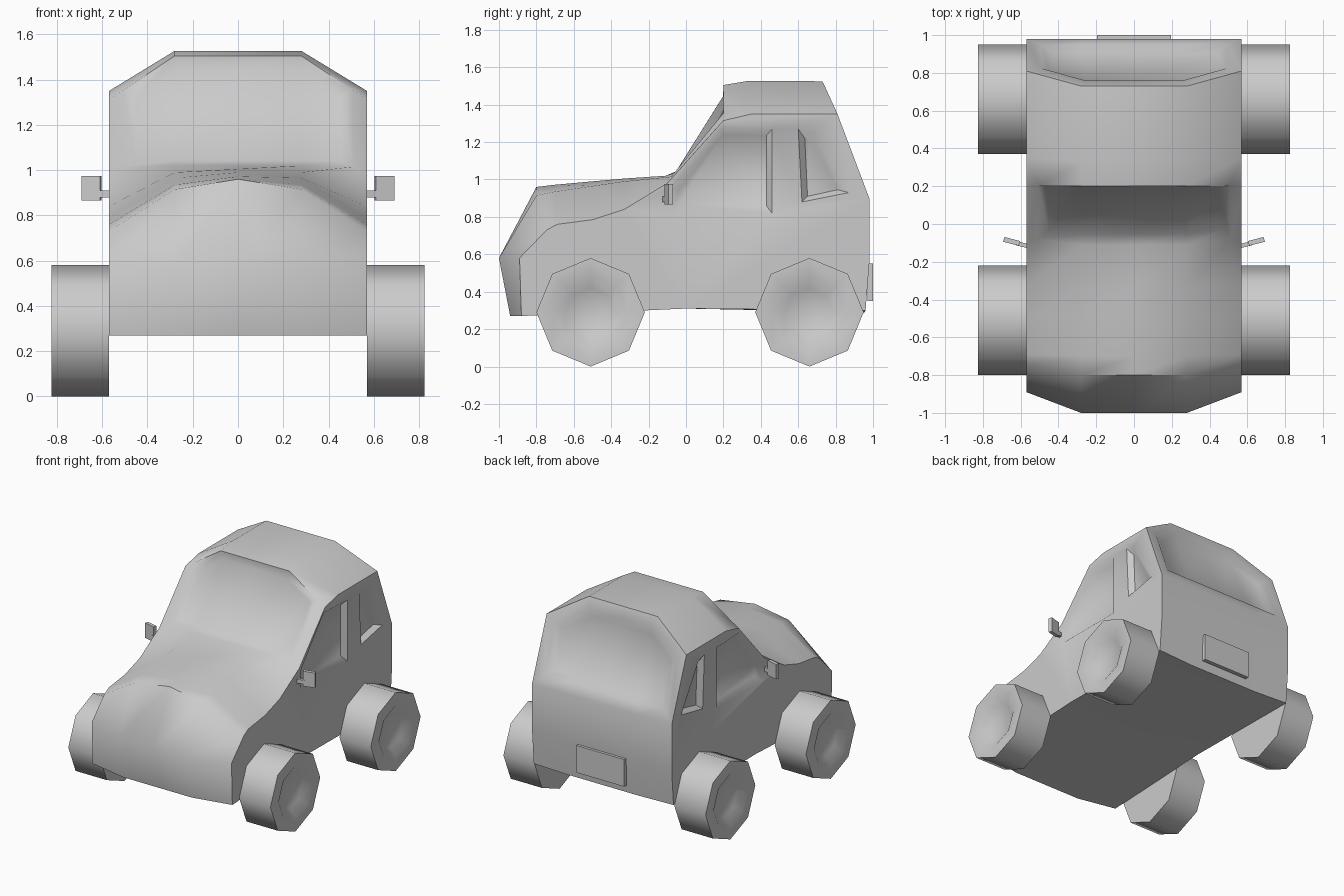
import bpy, bmesh, math

if "Cube" in bpy.data.objects:
    bpy.data.objects.remove(bpy.data.objects["Cube"])


def finish(name, bm, angle=None):
    bmesh.ops.recalc_face_normals(bm, faces=bm.faces)
    me = bpy.data.meshes.new(name)
    bm.to_mesh(me)
    bm.free()
    ob = bpy.data.objects.new(name, me)
    bpy.context.collection.objects.link(ob)
    if angle:
        smooth(ob, angle)
    return ob


def activate(ob):
    bpy.ops.object.select_all(action='DESELECT')
    ob.select_set(True)
    bpy.context.view_layer.objects.active = ob


def smooth(ob, angle):
    activate(ob)
    bpy.ops.object.shade_smooth_by_angle(angle=math.radians(angle))


def loft(name, rings, angle=None):
    """Closed solid through rings of equal point count, capped at both ends."""
    bm = bmesh.new()
    vs = [[bm.verts.new(p) for p in r] for r in rings]
    n = len(vs[0])
    for a, b in zip(vs, vs[1:]):
        for i in range(n):
            j = (i + 1) % n
            bm.faces.new((a[i], a[j], b[j], b[i]))
    bm.faces.new(vs[0])
    bm.faces.new(vs[-1])
    return finish(name, bm, angle)


def box(name, loc, size, turn=0):
    bpy.ops.mesh.primitive_cube_add(size=1, location=loc, rotation=(0, 0, turn))
    ob = bpy.context.object
    ob.name = name
    ob.scale = size
    return ob


# Body: each row runs centre, shoulder (x = 0.28), corner, side edge (x = 0.57)
# (centre y, z), (shoulder y, z), (corner x, y, z), optional (side y, z)
rows = [
    ((-.94, .27), (-.94, .27), (.57, -.88, .27)),
    ((-1.0, .58), (-1.0, .58), (.57, -.89, .58)),
    ((-.80, .96), (-.80, .915), (.57, -.745, .73)),
    ((-.70, .972), (-.70, .935), (.57, -.69, .76)),
    ((-.50, .99), (-.50, .965), (.57, -.50, .785)),
    ((-.33, 1.005), (-.33, .99), (.57, -.33, .84)),
    ((-.11, 1.02), (-.11, 1.02), (.51, -.08, 1.015), (-.10, .98)),      # 6 windscreen base
    ((.20, 1.505), (.20, 1.505), (.505, .20, 1.355), (.20, 1.315)),     # 7 windscreen top
    ((.33, 1.527), (.33, 1.527), (.57, .35, 1.35)),
    ((.73, 1.525), (.73, 1.525), (.57, .81, 1.35)),                     # 9 roof rear
    ((.98, .90), (.98, .90), (.57, .98, .90)),                          # 10 rear belt
    ((.98, .55), (.98, .55), (.57, .98, .55)),
    ((.955, .29), (.955, .29), (.57, .96, .30)),
    ((.0, .31), (.0, .31), (.57, .0, .31)),
]
bm = bmesh.new()
cache = {}


def vert(p):
    if p not in cache:
        cache[p] = bm.verts.new(p)
    return cache[p]


grid = []
for r in rows:
    side = (.57, *r[3]) if len(r) > 3 else r[2]
    half = [side, r[2], (.28, *r[1])]
    left = [(-x, y, z) for x, y, z in half]
    grid.append([vert(p) for p in left + [(0, *r[0])] + half[::-1]])
panels = {}
for i in range(len(grid)):
    a, b = grid[i], grid[(i + 1) % len(grid)]
    for j in range(6):
        quad = list(dict.fromkeys((a[j], a[j + 1], b[j + 1], b[j])))
        if len(quad) > 2:
            panels[i, j] = bm.faces.new(quad)
for col in (0, 6):
    bm.faces.new([g[col] for g in grid])
bmesh.ops.recalc_face_normals(bm, faces=bm.faces)

# Windscreen and rear window recesses
screen = [panels[6, j] for j in range(1, 5)]
bmesh.ops.inset_region(bm, faces=screen, thickness=.05, depth=-.035, use_even_offset=True)
rear = [panels[9, j] for j in range(1, 5)]
bmesh.ops.inset_region(bm, faces=rear, thickness=.08, use_even_offset=True)
bmesh.ops.inset_region(bm, faces=rear, thickness=.05, depth=-.03, use_even_offset=True)
body = finish("car_body", bm)

# Side window recesses: outer outline on the side, smaller outline at depth
windows = [
    ([(-.08, .82), (-.08, .96), (.185, 1.28), (.46, 1.27), (.46, .82)],
     [(-.04, .86), (-.04, .94), (.20, 1.24), (.43, 1.235), (.43, .86)]),
    ([(.60, 1.27), (.67, 1.25), (.87, .93), (.62, .88)],
     [(.635, 1.22), (.655, 1.21), (.81, .945), (.65, .91)]),
]
for outer, inner in windows:
    for s in (1, -1):
        rings = [[(s * x, y, z) for y, z in o]
                 for x, o in ((.60, outer), (.57, outer), (.535, inner))]
        cutter = loft("window_cutter", rings)
        activate(body)
        m = body.modifiers.new("window", 'BOOLEAN')
        m.operation = 'DIFFERENCE'
        m.solver = 'EXACT'
        m.object = cutter
        bpy.ops.object.modifier_apply(modifier=m.name)
        bpy.data.objects.remove(cutter)
smooth(body, 45)

# Wheels: eight-sided with a dished outer face
for end, yc in (("front", -.51), ("rear", .66)):
    for hand, s in (("left", -1), ("right", 1)):
        rings = [[(s * x, yc + r * math.sin(k * math.pi / 4), .29 + r * math.cos(k * math.pi / 4))
                  for k in range(8)]
                 for x, r in ((.57, .29), (.825, .29), (.825, .195), (.785, .13))]
        loft(f"wheel_{end}_{hand}", rings, 50)

# Door mirrors
for hand, s in (("left", -1), ("right", 1)):
    box(f"mirror_{hand}", (s * .648, -.092, .92), (.085, .026, .11), s * .25)
    box(f"mirror_arm_{hand}", (s * .59, -.11, .895), (.07, .022, .03), s * .25)

# Rear number plate (blank)
box("rear_plate", (0, .985, .45), (.39, .03, .20))
